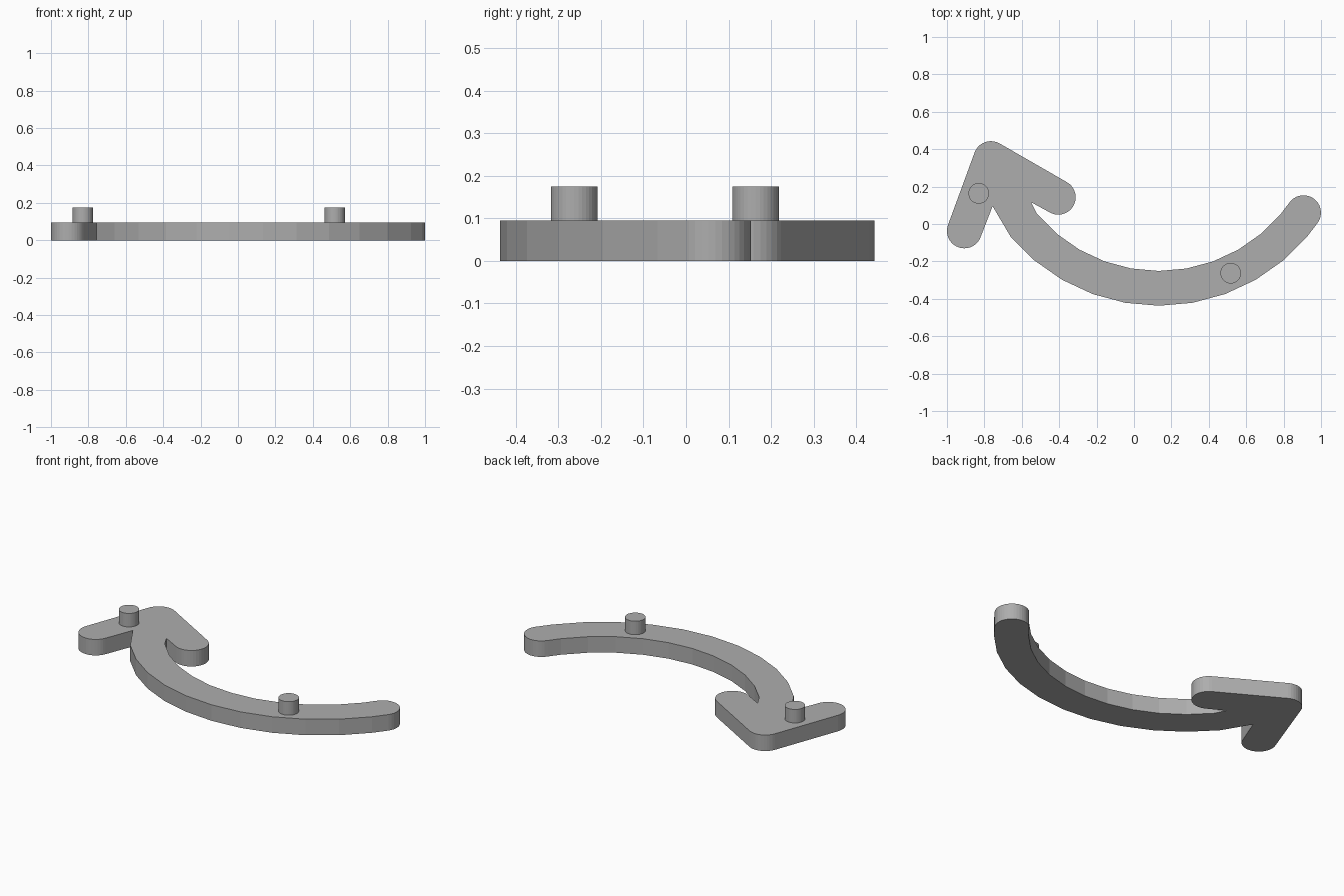
import bpy, bmesh
from math import sin, cos, radians
from mathutils import Vector

cube = bpy.data.objects.get("Cube")
if cube:
    bpy.data.objects.remove(cube)

GREY = 0.42
THICK, HALF = 0.095, 0.093           # plate thickness, half the band width
CX, CY, RADIUS = 0.133, 0.598, 0.942  # centre line of the curved shaft
END = 55.2                            # shaft end, degrees from the lowest point

mat = bpy.data.materials.new("matte grey")
mat.use_nodes = True
mat.diffuse_color = (GREY, GREY, GREY, 1)
mat.node_tree.nodes["Principled BSDF"].inputs["Base Color"].default_value = (GREY, GREY, GREY, 1)


def on_shaft(radius, deg):
    """Point on the shaft's curve, measured from its lowest point."""
    a = radians(deg)
    return (CX + radius * sin(a), CY - radius * cos(a))


def cap(centre, start, stop, steps=18):
    """Rounded corner swept anticlockwise."""
    angles = [radians(start + (stop - start) * i / steps) for i in range(steps + 1)]
    return [(centre[0] + HALF * cos(a), centre[1] + HALF * sin(a)) for a in angles]


def extrude_outline(name, points, z0, z1):
    bm = bmesh.new()
    face = bm.faces.new([bm.verts.new((x, y, z0)) for x, y in points])
    made = bmesh.ops.extrude_face_region(bm, geom=[face])["geom"]
    top = [v for v in made if isinstance(v, bmesh.types.BMVert)]
    bmesh.ops.translate(bm, verts=top, vec=Vector((0, 0, z1 - z0)))
    bmesh.ops.recalc_face_normals(bm, faces=bm.faces)
    mesh = bpy.data.meshes.new(name)
    bm.to_mesh(mesh)
    bm.free()
    mesh.materials.append(mat)
    obj = bpy.data.objects.new(name, mesh)
    bpy.context.collection.objects.link(obj)
    return obj


# Curved arrow plate: one continuous outline, shaft then head
outline = [(-0.756, 0.095)]                                            # left notch
outline += [on_shaft(RADIUS + HALF, d) for d in range(-50, 51, 10)]    # outer curve
outline += cap(on_shaft(RADIUS, END), END - 90, END + 90)              # round tail
outline += [on_shaft(RADIUS - HALF, d) for d in range(50, -51, -10)]   # inner curve
outline += [(-0.551, 0.117)]                                           # right notch
outline += cap((-0.405, 0.143), -120, 60)                              # right barb
outline += cap((-0.765, 0.35), 60, 160, 10)                            # tip
outline += cap((-0.907, -0.037), 160, 340)                             # left barb
extrude_outline("curved_arrow_plate", outline, 0, THICK)

# Two round locating pins standing on the plate
for name, x, y in (("head_pin", -0.83, 0.164), ("shaft_pin", 0.517, -0.263)):
    ring = [(x + 0.055 * cos(radians(a)), y + 0.055 * sin(radians(a)))
            for a in range(0, 360, 10)]
    extrude_outline(name, ring, THICK - 0.01, 0.175)
